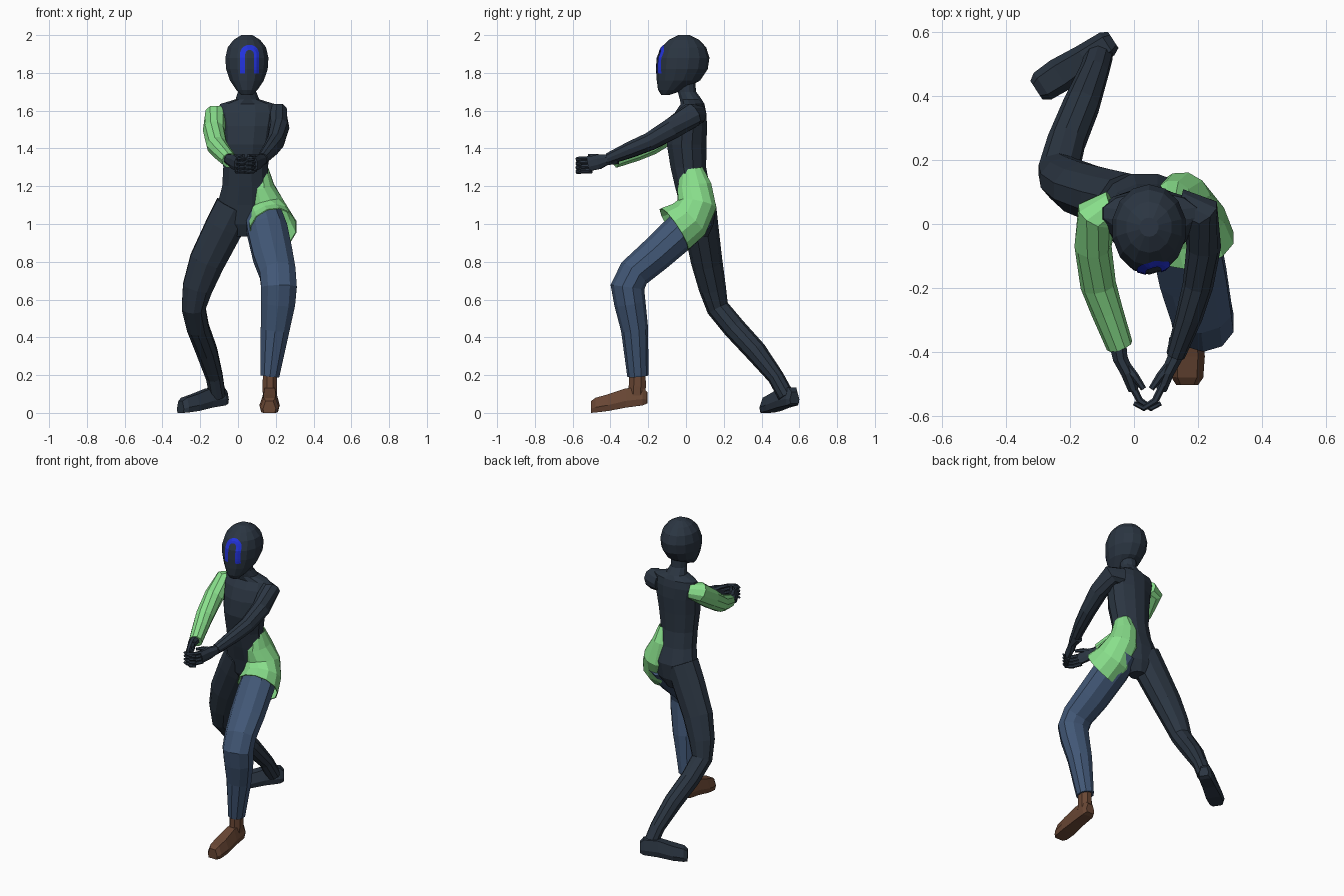
import bpy, bmesh, math
from mathutils import Vector
from mathutils.bvhtree import BVHTree


def mat(name, rgb):
    m = bpy.data.materials.new(name)
    m.diffuse_color = (*rgb, 1)
    return m


DARK = mat("dark slate", (0.024, 0.036, 0.054))
GREEN = mat("light green", (0.25, 0.74, 0.26))
DENIM = mat("denim blue", (0.053, 0.095, 0.18))
BROWN = mat("shoe brown", (0.14, 0.062, 0.034))
BLUE = mat("bright blue", (0.016, 0.032, 0.70))


def loft(name, rings, material, cap=True):
    """Skin a list of equal-length point rings."""
    bm = bmesh.new()
    vs = [[bm.verts.new(p) for p in r] for r in rings]
    n = len(rings[0])
    for a, b in zip(vs, vs[1:]):
        for i in range(n):
            j = (i + 1) % n
            bm.faces.new((a[i], a[j], b[j], b[i]))
    if cap:
        bm.faces.new(vs[0])
        bm.faces.new(vs[-1])
    bmesh.ops.recalc_face_normals(bm, faces=bm.faces)
    me = bpy.data.meshes.new(name)
    bm.to_mesh(me)
    bm.free()
    me.materials.append(material)
    ob = bpy.data.objects.new(name, me)
    bpy.context.collection.objects.link(ob)
    return ob


def tube(name, pts, material, ref=(1, 0, 0), n=10, cap=True):
    """Limb along (x, y, z, radius along ref, other radius)."""
    c = [Vector(p[:3]) for p in pts]
    rings = []
    for i, p in enumerate(pts):
        t = (c[min(i + 1, len(c) - 1)] - c[max(i - 1, 0)]).normalized()
        r = Vector(ref)
        u = (r - t * t.dot(r)).normalized()
        v = t.cross(u)
        rings.append([c[i] + u * p[3] * math.cos(a) + v * p[4] * math.sin(a)
                      for a in (2 * math.pi * (k + 0.5) / n for k in range(n))])
    return loft(name, rings, material, cap)


def stack(name, rows, material, n=12):
    """Horizontal rings (x, z, half width, front y, back y)."""
    rings = []
    for x, z, rx, f, b in rows:
        rings.append([Vector((x + rx * math.cos(a), (f + b) / 2 + (b - f) / 2 * math.sin(a), z))
                      for a in (2 * math.pi * (k + 0.5) / n for k in range(n))])
    return loft(name, rings, material)


# head
head = stack("head", [
    (0.047, 1.682, 0.03, -0.13, -0.09), (0.047, 1.71, 0.058, -0.148, -0.01),
    (0.047, 1.76, 0.092, -0.155, 0.075), (0.047, 1.82, 0.113, -0.158, 0.115),
    (0.047, 1.88, 0.117, -0.154, 0.124), (0.047, 1.935, 0.104, -0.13, 0.107),
    (0.047, 1.975, 0.072, -0.09, 0.07), (0.047, 2.0, 0.03, -0.04, 0.02)], DARK, 14)

# torso and neck
stack("torso", [
    (0.03, 0.935, 0.05, 0.02, 0.12), (0.03, 1.0, 0.12, -0.015, 0.15),
    (0.035, 1.10, 0.15, -0.035, 0.16), (0.04, 1.20, 0.128, -0.062, 0.128),
    (0.04, 1.30, 0.122, -0.085, 0.11), (0.045, 1.42, 0.137, -0.105, 0.112),
    (0.05, 1.52, 0.15, -0.092, 0.115), (0.05, 1.59, 0.165, -0.062, 0.11),
    (0.05, 1.635, 0.15, -0.03, 0.1), (0.05, 1.66, 0.065, -0.035, 0.085),
    (0.048, 1.70, 0.05, -0.045, 0.055), (0.048, 1.76, 0.05, -0.055, 0.05)], DARK)

# arms: one sleeved, one bare
tube("green_sleeve", [
    (-0.065, 0.05, 1.58, 0.05, 0.055), (-0.115, 0.03, 1.572, 0.064, 0.066),
    (-0.128, -0.07, 1.495, 0.062, 0.058), (-0.112, -0.19, 1.415, 0.054, 0.056),
    (-0.085, -0.27, 1.38, 0.05, 0.05), (-0.045, -0.38, 1.337, 0.042, 0.042)], GREEN, (0, 0, 1))
tube("bare_arm", [
    (0.14, 0.05, 1.58, 0.06, 0.06), (0.205, 0.035, 1.58, 0.066, 0.064),
    (0.218, -0.07, 1.508, 0.06, 0.054), (0.2, -0.19, 1.437, 0.05, 0.048),
    (0.172, -0.29, 1.395, 0.045, 0.042), (0.13, -0.41, 1.345, 0.032, 0.03)], DARK, (0, 0, 1))

# hands: palm, four curled fingers and a thumb, mirrored about the meeting line
for side, label in ((-1, "sleeved"), (1, "bare")):
    def P(dx, y, z, a, b):
        return (0.042 + side * dx, y, z, a, b)
    tube(label + "_palm", [
        P(0.095, -0.36, 1.345, 0.03, 0.03), P(0.085, -0.42, 1.34, 0.03, 0.025),
        P(0.065, -0.46, 1.33, 0.042, 0.022), P(0.045, -0.515, 1.317, 0.04, 0.018)],
        DARK, (0, 0, 1), 8)
    for k in range(4):
        z = 1.281 + 0.022 * k + side * 0.003
        tube(f"{label}_finger_{k + 1}", [
            P(0.05, -0.50, z, 0.011, 0.012), P(0.024, -0.552, z - 0.002, 0.011, 0.011),
            P(-0.012, -0.575, z - 0.004, 0.01, 0.01), P(-0.042, -0.56, z - 0.005, 0.007, 0.007)],
            DARK, (0, 0, 1), 6)
    tube(label + "_thumb", [
        P(0.07, -0.44, 1.345, 0.016, 0.016), P(0.04, -0.475, 1.36, 0.013, 0.013),
        P(0.012, -0.515, 1.362, 0.009, 0.009)], DARK, (0, 0, 1), 6)

# forward leg in denim
tube("denim_leg", [
    (0.13, 0.06, 1.06, 0.1, 0.1), (0.155, -0.02, 0.965, 0.112, 0.1),
    (0.185, -0.17, 0.83, 0.11, 0.092), (0.21, -0.275, 0.74, 0.1, 0.087),
    (0.217, -0.31, 0.665, 0.099, 0.09), (0.212, -0.297, 0.58, 0.095, 0.083),
    (0.196, -0.272, 0.44, 0.08, 0.072), (0.169, -0.255, 0.195, 0.052, 0.056)], DENIM)

# trailing leg
tube("trailing_leg", [
    (-0.02, 0.065, 1.09, 0.105, 0.095), (-0.075, 0.08, 0.98, 0.105, 0.092),
    (-0.165, 0.11, 0.80, 0.098, 0.083), (-0.215, 0.14, 0.66, 0.083, 0.072),
    (-0.235, 0.168, 0.555, 0.066, 0.06), (-0.212, 0.255, 0.45, 0.061, 0.06),
    (-0.165, 0.37, 0.325, 0.058, 0.058), (-0.125, 0.475, 0.19, 0.047, 0.044),
    (-0.108, 0.53, 0.09, 0.044, 0.044)], DARK)

# green hip cover with flared open hem
skirt = tube("hip_cover", [
    (0.118, 0.03, 1.292, 0.045, 0.06), (0.12, 0.045, 1.2, 0.073, 0.093),
    (0.145, 0.058, 1.1, 0.1, 0.107), (0.17, 0.01, 1.02, 0.118, 0.122),
    (0.187, -0.063, 0.972, 0.13, 0.135)], GREEN, n=12, cap=False)
mod = skirt.modifiers.new("thickness", "SOLIDIFY")
mod.thickness = 0.006


# feet: low lofts from heel to toe
def foot(name, heel, toe, material):
    h, t = Vector((*heel, 0)), Vector((*toe, 0))
    side = (t - h).normalized().cross(Vector((0, 0, 1)))
    rings = []
    for f, w, zb, zt in ((0, 0.03, 0.05, 0.11), (0.08, 0.042, 0.04, 0.135),
                         (0.38, 0.046, 0.028, 0.13), (0.7, 0.054, 0.01, 0.098),
                         (0.92, 0.05, 0.002, 0.08), (1, 0.034, 0.0, 0.062)):
        c = h.lerp(t, f)
        m = (zt - zb) * 0.35
        rings.append([c + side * (s * w) + Vector((0, 0, z)) for s, z in (
            (-0.85, zb), (0.85, zb), (1, zb + m), (0.6, zt), (-0.6, zt), (-1, zb + m))])
    loft(name, rings, material)


foot("shoe", (0.17, -0.205), (0.166, -0.503), BROWN)
tube("shoe_ankle", [(0.169, -0.257, 0.22, 0.04, 0.047), (0.169, -0.258, 0.14, 0.042, 0.049),
                    (0.169, -0.262, 0.07, 0.04, 0.05)], BROWN, n=8)
foot("trailing_foot", (-0.065, 0.575), (-0.305, 0.418), DARK)

# blue arch mark: thin strip laid onto the face
bm = bmesh.new()
bm.from_mesh(head.data)
tree = BVHTree.FromBMesh(bm)
bm.free()
CX, CZ = 0.061, 1.898
path = [(-1, -k / 6) for k in range(6, 0, -1)]
path += [(-math.cos(math.pi * k / 10), math.sin(math.pi * k / 10)) for k in range(11)]
path += [(1, -k / 6) for k in range(1, 7)]


def on_face(x, z):
    hit = tree.ray_cast(Vector((x, -1, z)), Vector((0, 1, 0)))[0]
    return hit - Vector((0, 0.004, 0))


bm = bmesh.new()
rows = []
for a, b in path:
    row = []
    for r in (0.023, 0.037, 0.051):
        if b < 0:   # straight legs of the arch
            x, z = CX + a * r, CZ + b * 0.1
        else:
            x, z = CX + a * r, CZ + b * r
        row.append(bm.verts.new(on_face(x, z)))
    rows.append(row)
for p, q in zip(rows, rows[1:]):
    for i in range(2):
        f = bm.faces.new((p[i], p[i + 1], q[i + 1], q[i]))
        f.normal_update()
        if f.normal.y > 0:
            f.normal_flip()
me = bpy.data.meshes.new("face_mark")
bm.to_mesh(me)
bm.free()
me.materials.append(BLUE)
bpy.context.collection.objects.link(bpy.data.objects.new("face_mark", me))
